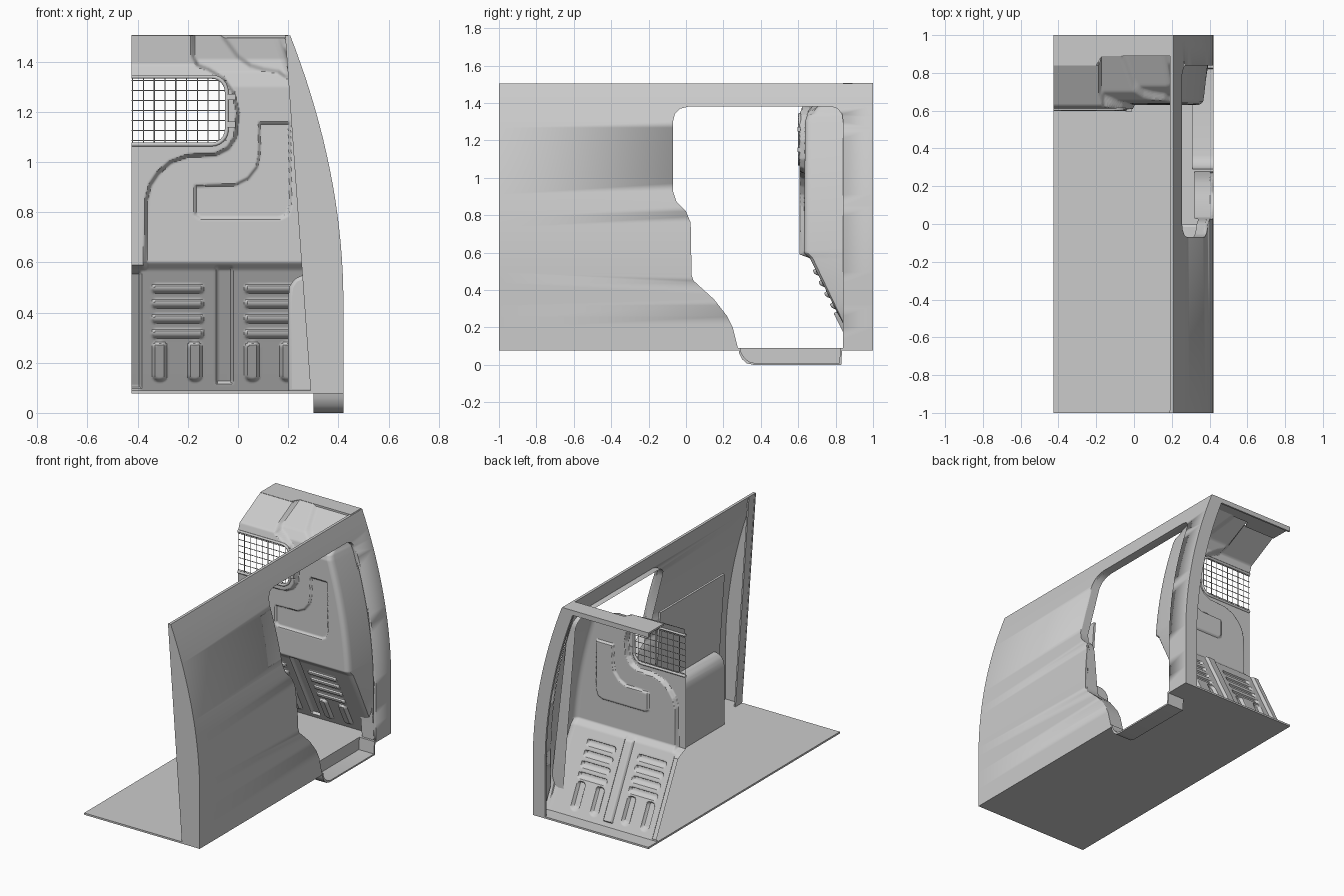
import bpy, bmesh, math
from mathutils import Vector

if "Cube" in bpy.data.objects:
    bpy.data.objects.remove(bpy.data.objects["Cube"])


def outer(z):            # outer skin curve of the side wall
    return 0.42 - 0.21 * max(0, (z - 0.45) / 1.05) ** 1.94


def inner(z):            # straight inner edge of the front post
    return 0.29 - 0.1 * (z - 0.08) / 1.42


def lerp_table(t, pts):
    for (a, p), (b, q) in zip(pts, pts[1:]):
        if t <= b:
            return p + (q - p) * max(0, (t - a) / (b - a))
    return pts[-1][1]


def make(name, verts, faces, smooth=True):
    me = bpy.data.meshes.new(name)
    me.from_pydata(verts, [], faces)
    bm = bmesh.new()
    bm.from_mesh(me)
    bmesh.ops.recalc_face_normals(bm, faces=bm.faces)
    bm.to_mesh(me)
    bm.free()
    ob = bpy.data.objects.new(name, me)
    bpy.context.collection.objects.link(ob)
    if smooth:
        bpy.ops.object.select_all(action='DESELECT')
        ob.select_set(True)
        bpy.context.view_layer.objects.active = ob
        bpy.ops.object.shade_smooth_by_angle(angle=math.radians(35))
    return ob


def put(axis, a, u, v):
    return {'x': (a, u, v), 'y': (u, a, v), 'z': (u, v, a)}[axis]


def prism(name, pts, axis, a, b):
    n = len(pts)
    verts = [put(axis, s, *p) for s in (a, b) for p in pts]
    faces = [tuple(range(n)), tuple(range(2 * n - 1, n - 1, -1))]
    faces += [(i, (i + 1) % n, n + (i + 1) % n, n + i) for i in range(n)]
    return make(name, verts, faces)


def box(name, x0, x1, y0, y1, z0, z1):
    return prism(name, [(x0, y0), (x1, y0), (x1, y1), (x0, y1)], 'z', z0, z1)


def tube(name, paths, r, cyclic=False):
    cu = bpy.data.curves.new(name, 'CURVE')
    cu.dimensions = '3D'
    cu.bevel_depth = r
    cu.bevel_resolution = 1
    for path in paths:
        sp = cu.splines.new('POLY')
        sp.points.add(len(path) - 1)
        for p, c in zip(sp.points, path):
            p.co = (*c, 1)
        sp.use_cyclic_u = cyclic
    ob = bpy.data.objects.new(name, cu)
    bpy.context.collection.objects.link(ob)
    return ob


def sdist(x, z, poly):   # signed distance to a polygon, positive inside
    p, best, inside = Vector((x, z)), 9, False
    for i in range(len(poly)):
        ax, az = poly[i - 1]
        bx, bz = poly[i]
        dx, dz = bx - ax, bz - az
        t = min(1, max(0, ((x - ax) * dx + (z - az) * dz) / (dx * dx + dz * dz)))
        best = min(best, math.hypot(x - ax - t * dx, z - az - t * dz))
        if (az > z) != (bz > z) and x < ax + (z - az) * dx / dz:
            inside = not inside
    return best if inside else -best


def ramp(d, w):
    t = min(1, max(0, d / w + 0.5))
    return t * t * (3 - 2 * t)


def rrect(x, z, x0, x1, z0, z1, r):   # signed distance to rounded rectangle
    qx = abs(x - (x0 + x1) / 2) - (x1 - x0) / 2 + r
    qz = abs(z - (z0 + z1) / 2) - (z1 - z0) / 2 + r
    return r - math.hypot(max(qx, 0), max(qz, 0)) - min(max(qx, qz), 0)


# Side wall with door opening
zs = [0.08 + 1.425 * i / 24 for i in range(25)]
wall = prism('side_wall', [(outer(z), z) for z in zs] + [(outer(z) - 0.018, z) for z in reversed(zs)], 'y', -1, 1)
door = [(0.28, 0.08), (0.25, 0.2), (0.22, 0.26), (0.15, 0.35), (0.04, 0.45), (0.03, 0.48), (0.025, 0.76), (0, 0.82),
        (-0.05, 0.87), (-0.07, 0.93), (-0.07, 1.3), (-0.06, 1.34), (-0.03, 1.37), (0.01, 1.38), (0.78, 1.38),
        (0.81, 1.37), (0.835, 1.34), (0.84, 1.3), (0.84, 0.08)]
cutter = prism('door_cutter', [(0.28, -0.1)] + door + [(0.84, -0.1)], 'x', 0.05, 0.7)
mod = wall.modifiers.new('door', 'BOOLEAN')
mod.operation, mod.object, mod.solver = 'DIFFERENCE', cutter, 'EXACT'
bpy.context.view_layer.objects.active = wall
bpy.ops.object.modifier_apply(modifier='door')
bpy.data.objects.remove(cutter)

# Door jamb following the opening
jv = [(outer(z) - d, y, z) for y, z in door for d in (0.005, 0.06 if z > 0.5 else 0.1)]
make('door_jamb', jv, [(2 * i, 2 * i + 1, 2 * i + 3, 2 * i + 2) for i in range(len(door) - 1)])

# End posts of the wall
curve = [(outer(z), z) for z in zs]
prism('front_post', curve + [(inner(1.5) - 0.002, 1.505), (inner(0.08), 0.08)], 'y', -1, -0.988)
prism('front_post_return', [(inner(0.08), 0.08), (inner(0.08) + 0.01, 0.08), (0.2, 1.505), (0.19, 1.505)],
      'y', -1, -0.93)
prism('rear_post', curve + [(outer(z) - 0.09, z) for z in reversed(zs)], 'y', 0.985, 1)

# Floor with notch for the step
prism('floor', [(-0.425, -1), (0.42, -1), (0.42, 0.28), (0.3, 0.28), (0.3, 0.83), (0.42, 0.83), (0.42, 1),
                (-0.425, 1)], 'z', 0.078, 0.09)

# Step well
low = [(0.28, 0.09), (0.285, 0.06), (0.3, 0.03), (0.325, 0.008), (0.36, 0), (0.83, 0), (0.835, 0.09)]
high = [(0.825, 0.09), (0.82, 0.01), (0.365, 0.01), (0.335, 0.018), (0.31, 0.04), (0.297, 0.06), (0.29, 0.09)]
prism('step_well', low + high, 'x', 0.3, 0.42)
prism('step_riser', low, 'x', 0.3, 0.31)

# Wheel arch and inner lining
arch = prism('wheel_arch', [(0.2, 0.08), (0.2, 0.46), (0.206, 0.505), (0.225, 0.535), (0.26, 0.55), (0.39, 0.55),
                            (0.4, 0.08)], 'y', -0.7, 0)
bev = arch.modifiers.new('round', 'BEVEL')
bev.width, bev.segments = 0.015, 3
prism('wall_lining', [(inner(0.1) + 0.02, 0.1), (inner(0.1) + 0.035, 0.1), (inner(1.05) + 0.035, 1.05),
                      (inner(1.05) + 0.02, 1.05)], 'y', -0.75, -0.08)

# Bulkhead relief outlines
frame = [(-0.6, 0.57), (-0.37, 0.57), (-0.365, 0.85), (-0.35, 0.91), (-0.32, 0.955), (-0.27, 1.0), (-0.2, 1.025),
         (-0.09, 1.03), (-0.04, 1.055), (-0.01, 1.1), (0, 1.2), (-0.02, 1.28), (-0.06, 1.335), (-0.12, 1.37),
         (-0.16, 1.385), (-0.18, 1.42), (-0.18, 1.6), (-0.6, 1.6)]
pocket = [(-0.06, 1.6), (-0.06, 1.5), (0, 1.42), (0.05, 1.385), (0.1, 1.37), (0.16, 1.36), (0.19, 1.34), (0.4, 1.33),
          (0.4, 1.6)]
ell = [(0.085, 1.155), (0.205, 1.155), (0.21, 0.83), (0.197, 0.79), (0.165, 0.775), (-0.15, 0.775), (-0.17, 0.79),
       (-0.17, 0.905), (-0.01, 0.91), (0.04, 0.935), (0.075, 0.98), (0.085, 1.03)]
lower = [(0.085, 0.908), (0.15, 0.875), (0.57, 0.662)]
y_left = lower + [(0.59, 0.608), (1.34, 0.608), (1.39, 0.625), (1.505, 0.84)]
y_right = lower + [(0.6, 0.63), (1.3, 0.637), (1.36, 0.655), (1.41, 0.70), (1.505, 0.89)]
slots = [(x, x + 0.2, z - 0.014, z + 0.014) for x in (-0.34, 0.03) for z in (0.315, 0.375, 0.435, 0.495)]
ribs = [(x, x + 0.05, 0.13, 0.28) for x in (-0.337, -0.197, 0.032, 0.172)]
grooves = [(-0.085, -0.025, 0.12, 0.58), (-0.5, -0.39, 0.1, 0.56)]


def relief(x, z):
    k = ramp(sdist(x, z, frame), 0.016) if z > 0.55 else 0
    y = lerp_table(z, y_right) * (1 - k) + lerp_table(z, y_left) * k
    if z > 0.7:
        y += 0.012 * ramp(sdist(x, z, ell), 0.012)
        if z > 1.3:
            y += 0.03 * ramp(sdist(x, z, pocket), 0.02)
        return y
    for items, depth, r in ((slots, -0.018, 0.012), (ribs, -0.022, 0.02), (grooves, 0.02, 0.005)):
        for it in items:
            y += depth * ramp(rrect(x, z, *it, r), 0.012)
    return y


# Bulkhead sheet with rounded side return and window hole
NX, NR, NZ = 72, 56, 236
verts, faces = [], []
win = (-0.6, -0.045, 1.07, 1.34, 0.06)
for j in range(NZ + 1):
    z = 0.085 + 1.42 * j / NZ
    xr = outer(z) - 0.045
    for i in range(NX + NR + 1):
        x = -0.425 + 0.425 * i / NX if i < NX else (xr - 0.03) * (i - NX) / NR
        verts.append((x, relief(x, z), z))
    ye = verts[-1][1]
    for dx, dy in ((0.015, 0.006), (0.026, 0.018), (0.03, 0.04)):
        verts.append((xr - 0.03 + dx, ye + dy * min(1, (0.93 - ye) / 0.3), z))
    verts.append((xr + 0.02, max(0.85, ye + 0.01), z))
W = NX + NR + 5
for j in range(NZ):
    for i in range(W - 1):
        a = j * W + i
        cx, cz = (verts[a][0] + verts[a + 1][0]) / 2, (verts[a][2] + verts[a + W][2]) / 2
        if rrect(cx, cz, *win) < 0:
            faces.append((a, a + 1, a + W + 1, a + W))
make('bulkhead', verts, faces)

# Window frame and wire mesh
arc = [(-0.105 + 0.06 * math.cos(t), c + 0.06 * math.sin(t)) for c, s in ((1.13, -90), (1.28, 0))
       for t in [math.radians(s + 15 * k) for k in range(7)]]
tube('window_frame', [[(-0.425, 0.608, 1.07)] + [(x, 0.608, z) for x, z in arc] + [(-0.425, 0.608, 1.34)]], 0.009)
wires = [[(-0.42 + 0.043 * i, 0.606, 1.07), (-0.42 + 0.043 * i, 0.606, 1.34)] for i in range(9)]
wires += [[(-0.425, 0.609, 1.085 + 0.04 * i), (-0.045, 0.609, 1.085 + 0.04 * i)] for i in range(7)]
tube('window_mesh', wires, 0.0022)
for z in (1.15, 1.26):
    box('mesh_clip', -0.045, -0.01, 0.595, 0.612, z - 0.012, z + 0.012)

# Roof strip and its rear lip
prism('roof_strip', [(-0.425, 0.84), (-0.2, 0.84), (-0.17, 0.89), (0.2, 0.89), (0.2, 1), (-0.425, 1)],
      'z', 1.495, 1.507)
box('roof_lip', -0.425, 0.2, 0.988, 1, 1.475, 1.505)
